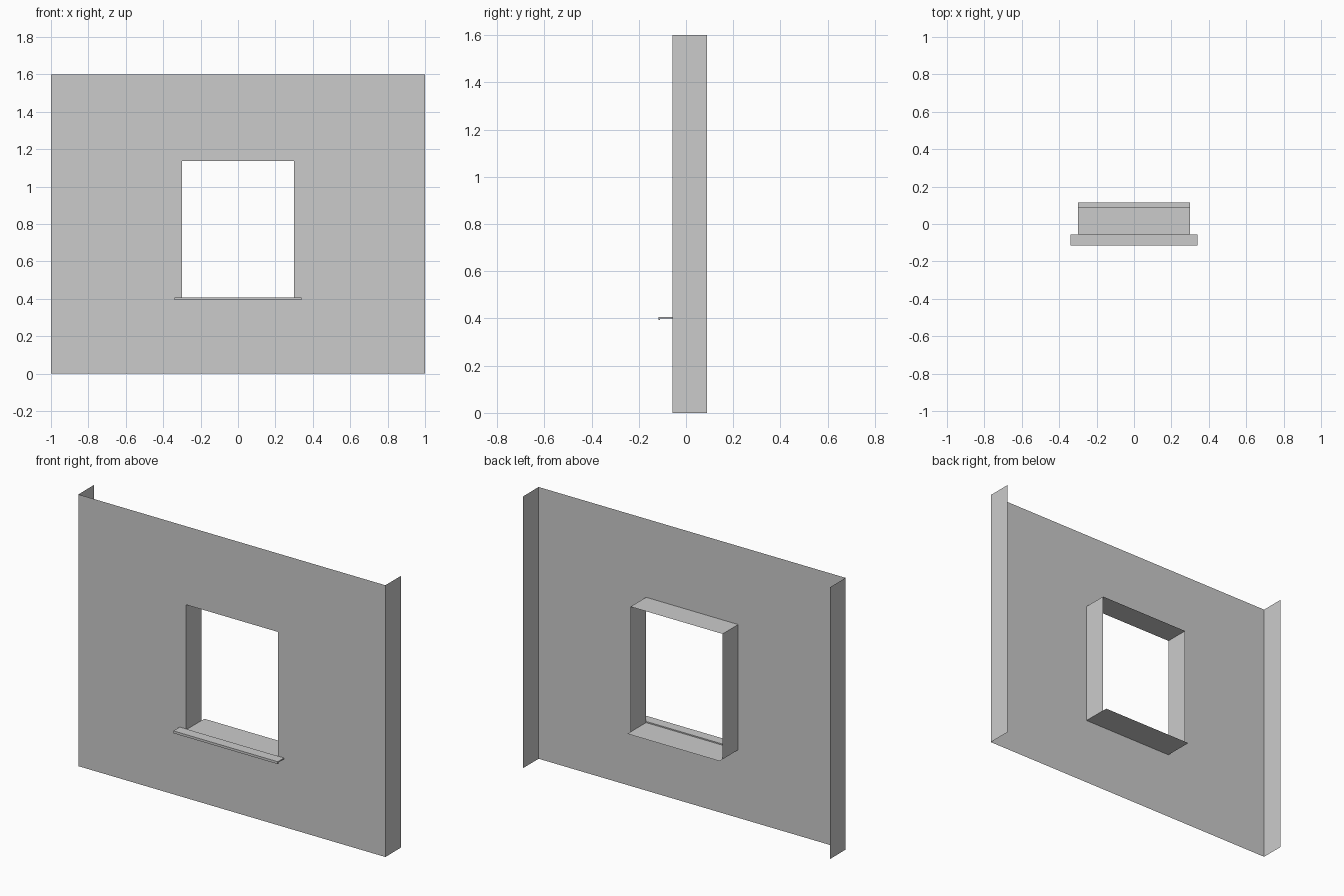
import bpy, bmesh

if "Cube" in bpy.data.objects:
    bpy.data.objects.remove(bpy.data.objects["Cube"])

Y0, Y1 = -0.057, 0.088          # wall face, back edge of the returns
W, H = 1.0, 1.6                 # wall half width, height
OX, OZ0, OZ1 = 0.30, 0.40, 1.138  # opening


def make(name, build):
    bm = bmesh.new()
    build(bm)
    bmesh.ops.remove_doubles(bm, verts=bm.verts, dist=1e-5)
    me = bpy.data.meshes.new(name)
    bm.to_mesh(me)
    bm.free()
    ob = bpy.data.objects.new(name, me)
    bpy.context.collection.objects.link(ob)
    return ob


def quad(bm, *pts):
    return bm.faces.new([bm.verts.new(p) for p in pts])


# Wall sheet around the opening, facing the front
def wall(bm):
    outer = [(-W, 0), (W, 0), (W, H), (-W, H)]
    inner = [(-OX, OZ0), (OX, OZ0), (OX, OZ1), (-OX, OZ1)]
    for i in range(4):
        j = (i + 1) % 4
        quad(bm, *[(x, Y0, z) for x, z in (outer[i], outer[j], inner[j], inner[i])])


make("wall_panel", wall)


# End returns on both sides of the wall
for side, s in (("left", -1), ("right", 1)):
    make("wall_return_" + side, lambda bm: quad(
        bm, *[(s * W, y, z) for y, z in ((Y0, 0), (Y1, 0), (Y1, H), (Y0, H))][::s]))


# Reveal lining the jambs and head of the opening
def reveal(bm):
    path = [(OX, OZ0), (OX, OZ1), (-OX, OZ1), (-OX, OZ0)]
    for (xa, za), (xb, zb) in zip(path, path[1:]):
        quad(bm, (xa, Y0, za), (xa, Y1, za), (xb, Y1, zb), (xb, Y0, zb))


make("window_reveal", reveal)

# Sill sheet inside the opening, running past the reveal at the back
make("inner_sill", lambda bm: quad(
    bm, (-OX, Y0, OZ0), (OX, Y0, OZ0), (OX, 0.116, OZ0), (-OX, 0.116, OZ0)))


# Projecting sill nosing: L profile with a drip lip, extruded along x
def nosing(bm):
    prof = [(Y0, 0.407), (-0.116, 0.407), (-0.116, 0.393),
            (-0.110, 0.393), (-0.110, OZ0), (Y0, OZ0)]
    face = bm.faces.new([bm.verts.new((-0.34, y, z)) for y, z in prof])
    ext = bmesh.ops.extrude_face_region(bm, geom=[face], use_keep_orig=True)
    moved = [v for v in ext["geom"] if isinstance(v, bmesh.types.BMVert)]
    bmesh.ops.translate(bm, verts=moved, vec=(0.68, 0, 0))
    bmesh.ops.recalc_face_normals(bm, faces=bm.faces)


make("sill_nosing", nosing)
